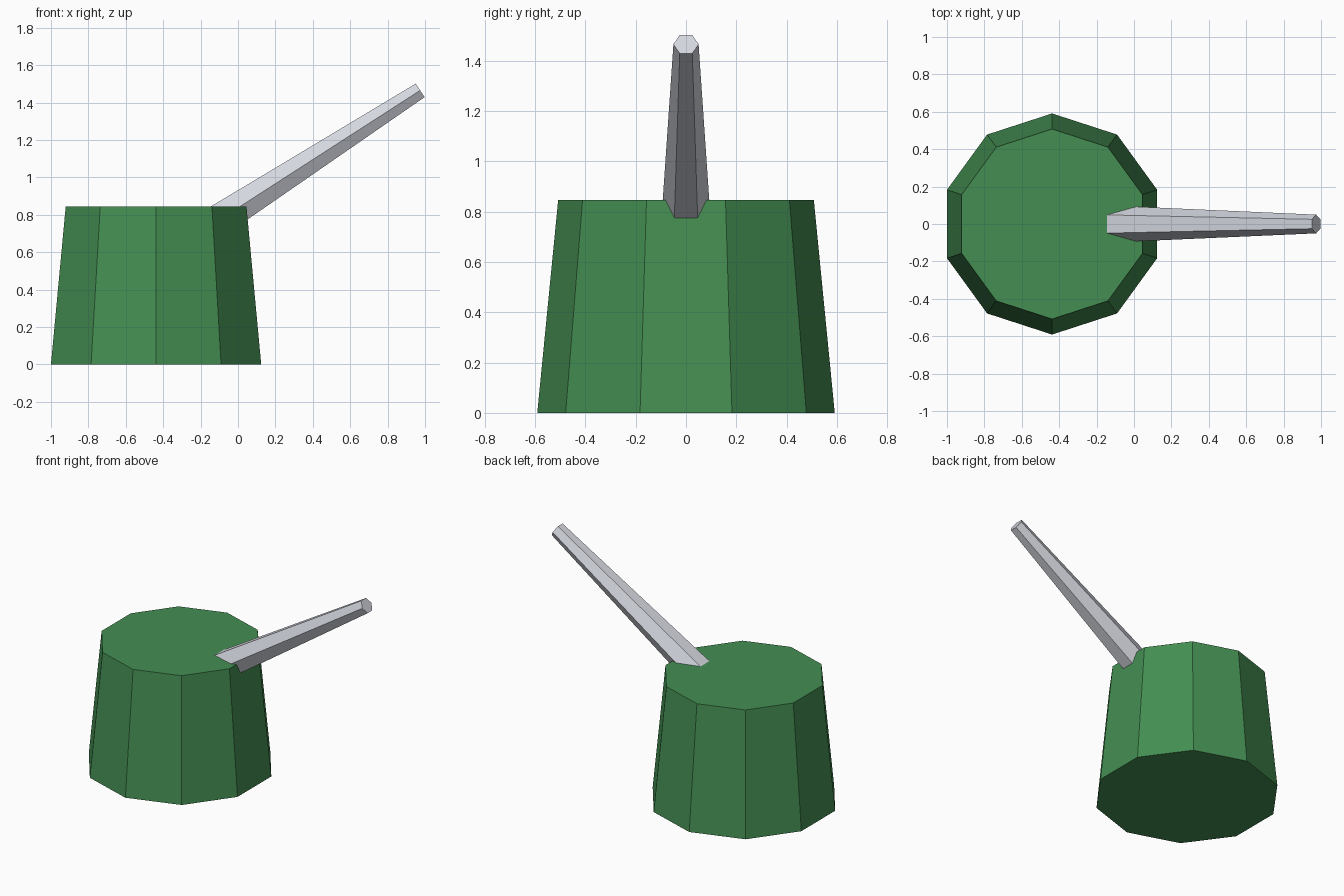
import bpy, bmesh
from math import sin, cos, pi, radians
from mathutils import Matrix, Vector

if "Cube" in bpy.data.objects:
    bpy.data.objects.remove(bpy.data.objects["Cube"])


def frustum(name, sides, r_base, r_top, length, matrix, color):
    """Flat-faced tapered prism along local z, with corners on the local y axis."""
    bm = bmesh.new()
    rings = []
    for r, z in ((r_base, 0), (r_top, length)):
        rings.append([bm.verts.new((r * cos(a), r * sin(a), z))
                      for a in (pi / 2 + 2 * pi * i / sides for i in range(sides))])
    low, high = rings
    for i in range(sides):
        j = (i + 1) % sides
        bm.faces.new((low[i], low[j], high[j], high[i]))
    bm.faces.new(low[::-1])
    bm.faces.new(high)
    bm.transform(matrix)
    mesh = bpy.data.meshes.new(name)
    bm.to_mesh(mesh)
    bm.free()
    mat = bpy.data.materials.new(name + "_color")
    mat.diffuse_color = (*color, 1)
    mat.use_nodes = True
    mat.node_tree.nodes["Principled BSDF"].inputs["Base Color"].default_value = mat.diffuse_color
    mesh.materials.append(mat)
    obj = bpy.data.objects.new(name, mesh)
    bpy.context.collection.objects.link(obj)
    return obj


# Ten-sided tapered body
frustum("body", 10, 0.591, 0.508, 0.845,
        Matrix.Translation((-0.438, 0, 0)), (0.058, 0.27, 0.084))

# Hexagonal handle, rising out of the body towards +x
length = 1.4
tilt = radians(90 - 32.8)
tip = Vector((0.974, 0, 1.465))
base = tip - length * Vector((sin(tilt), 0, cos(tilt)))
frustum("handle", 6, 0.102, 0.05, length,
        Matrix.Translation(base) @ Matrix.Rotation(tilt, 4, 'Y'), (0.66, 0.68, 0.74))
